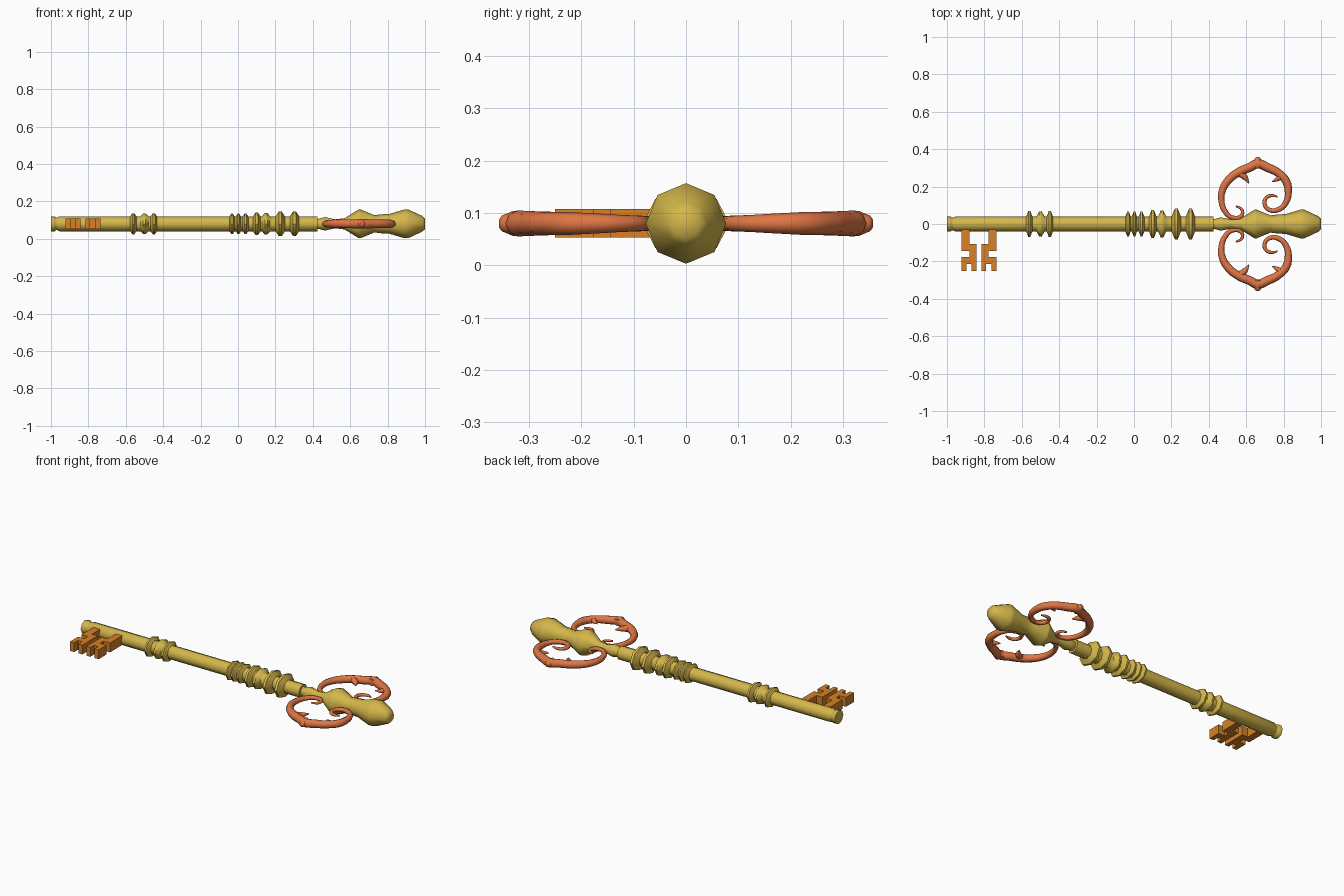
import bpy, bmesh, math
from mathutils import Vector

AXIS_Z = 0.08
if "Cube" in bpy.data.objects:
    bpy.data.objects.remove(bpy.data.objects["Cube"])


def material(name, rgb):
    m = bpy.data.materials.new(name)
    m.use_nodes = True
    m.diffuse_color = (*rgb, 1)
    m.node_tree.nodes["Principled BSDF"].inputs["Base Color"].default_value = (*rgb, 1)
    return m


gold = material("gold", (0.66, 0.47, 0.07))
copper = material("copper", (0.74, 0.18, 0.06))
bronze = material("bronze", (0.68, 0.22, 0.02))


def add_mesh(name, bm, mat, angle):
    bmesh.ops.recalc_face_normals(bm, faces=bm.faces)
    me = bpy.data.meshes.new(name)
    bm.to_mesh(me)
    bm.free()
    ob = bpy.data.objects.new(name, me)
    bpy.context.collection.objects.link(ob)
    me.materials.append(mat)
    bpy.ops.object.select_all(action="DESELECT")
    ob.select_set(True)
    bpy.context.view_layer.objects.active = ob
    bpy.ops.object.shade_smooth_by_angle(angle=math.radians(angle))
    return ob


def turned(name, profile, sides=8, angle=50):
    """Lathe (x, y radius, z radius) stations along the key's axis."""
    bm = bmesh.new()
    rings = []
    for x, ry, rz in profile:
        turn = [2 * math.pi * i / sides for i in range(sides)]
        rings.append([bm.verts.new((x, ry * math.cos(a), AXIS_Z + rz * math.sin(a))) for a in turn])
    for a, b in zip(rings, rings[1:]):
        for i in range(sides):
            j = (i + 1) % sides
            bm.faces.new((a[i], a[j], b[j], b[i]))
    bm.faces.new(rings[0])
    bm.faces.new(rings[-1])
    return add_mesh(name, bm, mat=gold, angle=angle)


# Shaft with a grooved tip and raised collars
R = 0.04
shaft = [(-1, R, R), (-0.98, R, R), (-0.973, 0.034, 0.034), (-0.965, 0.034, 0.034), (-0.955, R, R)]
collars = [(-0.56, 0.07, 0.017), (-0.5, 0.067, 0.022), (-0.45, 0.07, 0.017),
           (-0.032, 0.067, 0.014), (0.002, 0.067, 0.014), (0.04, 0.067, 0.015),
           (0.1, 0.076, 0.02), (0.15, 0.072, 0.022), (0.226, 0.083, 0.025), (0.302, 0.083, 0.025)]
for x, r, w in collars:
    rz = r * 0.76 + 0.003
    shaft += [(x - w, R, R), (x - w * 0.3, r, rz), (x + w * 0.3, r, rz), (x + w, R, R)]
shaft += [(0.425, R, R)]
turned("shaft", shaft)

# Neck and double-bulb finial
finial = [(0.42, 0.025), (0.435, 0.028), (0.465, 0.036), (0.52, 0.024), (0.57, 0.03),
          (0.645, 0.077), (0.655, 0.077), (0.73, 0.046), (0.77, 0.051), (0.81, 0.053),
          (0.89, 0.077), (0.91, 0.077), (0.985, 0.042), (1, 0.028)]
turned("finial", [(x, r, r) for x, r in finial])

# Toothed bit: one profile, mirrored about its middle
outline = [(-0.922, 0), (-0.88, 0), (-0.88, -0.107), (-0.842, -0.107), (-0.842, -0.25),
           (-0.868, -0.25), (-0.868, -0.214), (-0.895, -0.214), (-0.895, -0.25), (-0.922, -0.25),
           (-0.922, -0.176), (-0.88, -0.176), (-0.88, -0.144), (-0.922, -0.144)]
for name, flip in (("outer_bit", False), ("inner_bit", True)):
    bm = bmesh.new()
    base = bm.faces.new([bm.verts.new((-1.658 - x if flip else x, y, 0.053)) for x, y in outline])
    top = bmesh.ops.extrude_face_region(bm, geom=[base])["geom"]
    bmesh.ops.translate(bm, vec=Vector((0, 0, 0.055)),
                        verts=[v for v in top if isinstance(v, bmesh.types.BMVert)])
    add_mesh(name, bm, bronze, 30)


def scroll(name, points, side):
    """Tapered round bar through (x, y, radius) points."""
    cu = bpy.data.curves.new(name, "CURVE")
    cu.dimensions = "3D"
    cu.bevel_depth = 1
    cu.bevel_resolution = 2
    cu.resolution_u = 4
    cu.use_fill_caps = True
    sp = cu.splines.new("BEZIER")
    sp.bezier_points.add(len(points) - 1)
    for p, (x, y, r) in zip(sp.bezier_points, points):
        p.co = (x, y * side, AXIS_Z)
        p.radius = r
        p.handle_left_type = p.handle_right_type = "AUTO"
    cu.materials.append(copper)
    ob = bpy.data.objects.new(name, cu)
    bpy.context.collection.objects.link(ob)


# Bow: a curled scroll on each side with a crest and inner spurs
bow = [(0.545, 0.095, 0.005), (0.577, 0.077, 0.008), (0.572, 0.042, 0.011), (0.527, 0.034, 0.012),
       (0.489, 0.064, 0.014), (0.468, 0.118, 0.016), (0.473, 0.182, 0.019), (0.51, 0.24, 0.022),
       (0.564, 0.28, 0.023), (0.618, 0.302, 0.024), (0.662, 0.322, 0.025), (0.714, 0.302, 0.024),
       (0.773, 0.272, 0.022), (0.815, 0.225, 0.022), (0.825, 0.17, 0.019), (0.815, 0.12, 0.016),
       (0.778, 0.08, 0.014), (0.725, 0.075, 0.012), (0.698, 0.107, 0.011), (0.709, 0.142, 0.01),
       (0.74, 0.152, 0.008), (0.767, 0.146, 0.004)]
spur = [(0.56, 0.275, 0.02), (0.593, 0.25, 0.016), (0.614, 0.218, 0.003)]
small_spur = [(0.785, 0.255, 0.018), (0.762, 0.238, 0.011), (0.738, 0.226, 0.003)]
crest = [(0.66, 0.3, 0.022), (0.66, 0.33, 0.024), (0.662, 0.352, 0.015), (0.662, 0.357, 0.008)]
for label, side in (("back", 1), ("front", -1)):
    scroll(label + "_bow_scroll", bow, side)
    scroll(label + "_bow_spur", spur, side)
    scroll(label + "_bow_small_spur", small_spur, side)
    scroll(label + "_bow_crest", crest, side)
